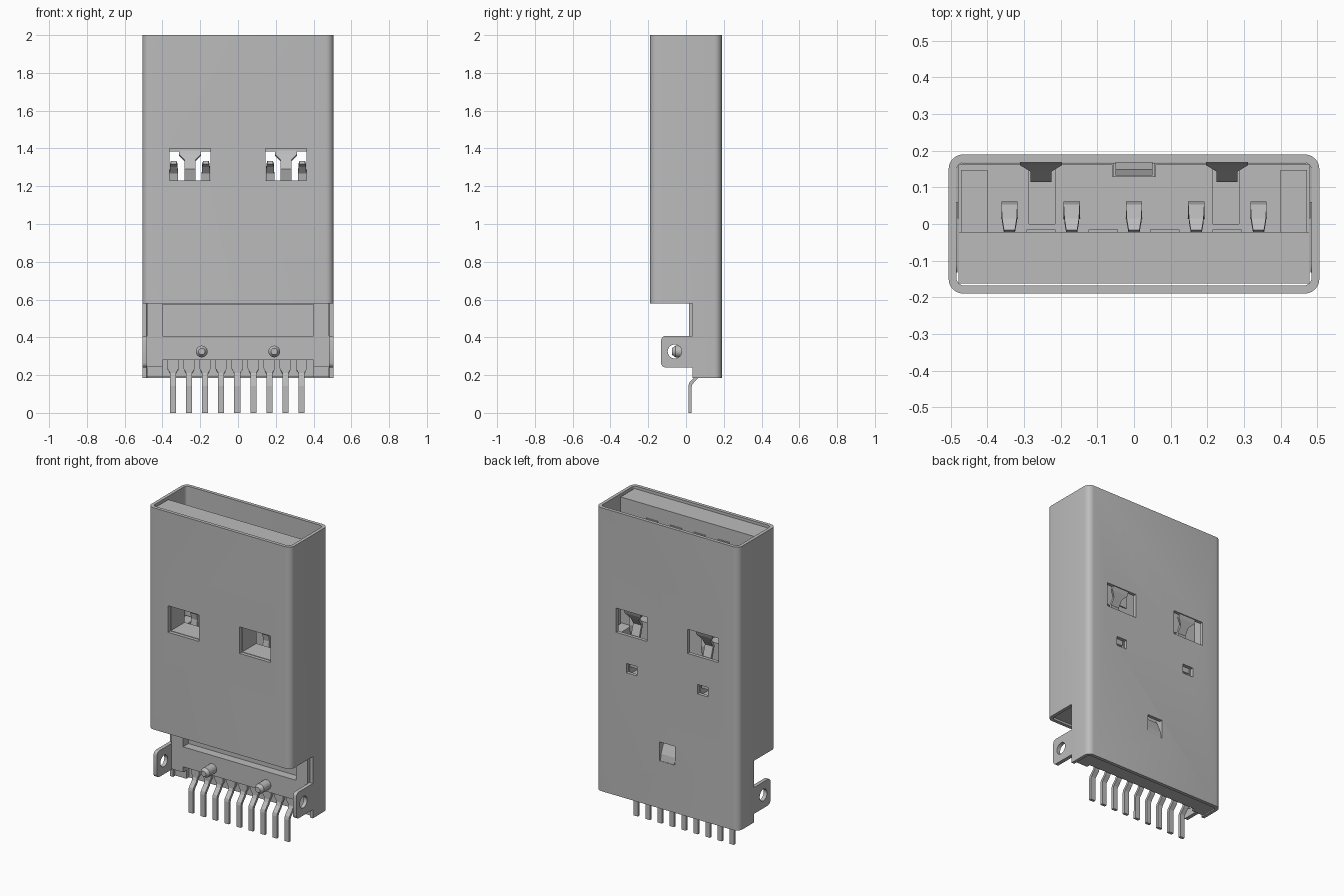
import bpy
import bmesh
import math
from mathutils import Matrix, Vector

old = bpy.data.objects.get("Cube")
if old:
    bpy.data.objects.remove(old)

metal = bpy.data.materials.new("plain_grey")
metal.use_nodes = True
GREY = (0.5, 0.5, 0.5, 1)
metal.diffuse_color = GREY
metal.node_tree.nodes["Principled BSDF"].inputs["Base Color"].default_value = GREY


def finish(bm, name):
    bmesh.ops.recalc_face_normals(bm, faces=bm.faces)
    mesh = bpy.data.meshes.new(name)
    bm.to_mesh(mesh)
    bm.free()
    mesh.materials.append(metal)
    obj = bpy.data.objects.new(name, mesh)
    bpy.context.collection.objects.link(obj)
    return obj


def box(name, x, y, z):
    """Box from (low, high) pairs."""
    bm = bmesh.new()
    size = [b - a for a, b in (x, y, z)]
    mid = [(a + b) / 2 for a, b in (x, y, z)]
    bmesh.ops.create_cube(bm, size=1, matrix=Matrix.Translation(mid) @ Matrix.Diagonal(size + [1]))
    return finish(bm, name)


def cylinder(name, centre, radius, length, axis, tip=None):
    bm = bmesh.new()
    turn = Vector((0, 0, 1)).rotation_difference(Vector(axis)).to_matrix().to_4x4()
    bmesh.ops.create_cone(bm, cap_ends=True, segments=24, radius1=radius,
                          radius2=radius if tip is None else tip,
                          depth=length, matrix=Matrix.Translation(centre) @ turn)
    return finish(bm, name)


def rounded_prism(name, hx, hy, r, z0, z1):
    """Upright prism with rounded vertical corners."""
    bm = bmesh.new()
    ring = []
    for i, (sx, sy) in enumerate(((1, 1), (-1, 1), (-1, -1), (1, -1))):
        for k in range(7):
            a = math.pi / 2 * (i + k / 6)
            ring.append(bm.verts.new((sx * (hx - r) + r * math.cos(a),
                                      sy * (hy - r) + r * math.sin(a), z0)))
    face = bm.faces.new(ring)
    up = bmesh.ops.extrude_face_region(bm, geom=[face])["geom"]
    bmesh.ops.translate(bm, vec=(0, 0, z1 - z0), verts=[v for v in up if isinstance(v, bmesh.types.BMVert)])
    return finish(bm, name)


def apply_modifiers(obj):
    bpy.context.view_layer.update()
    result = obj.evaluated_get(bpy.context.evaluated_depsgraph_get())
    mesh = bpy.data.meshes.new_from_object(result)
    obj.modifiers.clear()
    obj.data = mesh


def cut(obj, cutter):
    mod = obj.modifiers.new("cut", 'BOOLEAN')
    mod.operation, mod.solver, mod.object = 'DIFFERENCE', 'EXACT', cutter
    apply_modifiers(obj)
    bpy.data.objects.remove(cutter)


def cut_box(obj, x, y, z):
    cut(obj, box("cutter", x, y, z))


def ribbon(name, x, path, thick):
    """Bent sheet strip through (y, z, width) points."""
    bm = bmesh.new()
    rows = [[bm.verts.new((x + s * w / 2, y, z)) for s in (-1, 1)] for y, z, w in path]
    for (a, b), (c, d) in zip(rows, rows[1:]):
        bm.faces.new((a, b, d, c))
    obj = finish(bm, name)
    mod = obj.modifiers.new("sheet", 'SOLIDIFY')
    mod.thickness, mod.offset = thick, 0
    apply_modifiers(obj)
    return obj


def smooth(obj):
    bpy.ops.object.select_all(action='DESELECT')
    obj.select_set(True)
    bpy.context.view_layer.objects.active = obj
    bpy.ops.object.shade_smooth_by_angle(angle=math.radians(30))


def sides(a, b):
    """Mirrored pair of x ranges."""
    return ((-b, -a), (a, b))


# Sheet metal shell: tube with an open lower front
shell = rounded_prism("shell", 0.506, 0.19, 0.04, 0.185, 2)
cut(shell, rounded_prism("cutter", 0.485, 0.168, 0.022, 0.1, 2.1))
cut_box(shell, (-1, 1), (-0.3, 0.035), (0.1, 0.58))
for wx in sides(0.145, 0.362):
    cut_box(shell, wx, (-0.3, -0.1), (1.23, 1.4))
    cut_box(shell, wx, (0.1, 0.3), (1.23, 1.385))
for wx in sides(0.215, 0.29):
    cut_box(shell, wx, (0.1, 0.3), (0.99, 1.05))
cut_box(shell, (-0.054, 0.054), (0.1, 0.3), (0.49, 0.61))
smooth(shell)

# Side ears with holes
for s, side in ((1, "left"), (-1, "right")):
    x = sorted((s * 0.482, s * 0.506))
    ear = box(side + "_ear", x, (-0.132, 0.06), (0.24, 0.408))
    bm = bmesh.new()
    bm.from_mesh(ear.data)
    corners = [e for e in bm.edges if all(v.co.y < -0.1 for v in e.verts)
               and abs(e.verts[0].co.x - e.verts[1].co.x) > 0.01]
    bmesh.ops.bevel(bm, geom=corners, offset=0.025, segments=4, profile=0.5, affect='EDGES')
    bm.to_mesh(ear.data)
    bm.free()
    cut(ear, cylinder("cutter", (s * 0.494, -0.06, 0.325), 0.037, 0.1, (1, 0, 0)))
    smooth(ear)

# Tongue with see-through pockets
tongue = box("tongue", (-0.479, 0.479), (-0.163, -0.022), (1.1, 1.985))
for wx in sides(0.145, 0.362):
    cut_box(tongue, wx, (-0.3, 0.1), (1.23, 1.4))

# Housing block inside the tube, grooved behind the springs
housing = box("housing", (-0.479, 0.479), (-0.163, 0.163), (0.59, 1.12))
for wx in sides(0.215, 0.287):
    cut_box(housing, wx, (0.0, 0.3), (0.97, 1.3))
cut_box(housing, (-0.058, 0.058), (0.13, 0.3), (0.5, 1.3))
for i, x in enumerate(sides(0.4, 0.472)):
    box("side_rail_" + str(i + 1), x, (-0.022, 0.148), (1.1, 1.18))

# Exposed lower base with recess, pin bay and stepped lower corners
base = box("base", (-0.482, 0.482), (0.015, 0.166), (0.19, 0.6))
cut_box(base, (-0.4, 0.4), (-0.1, 0.07), (0.408, 0.575))
cut_box(base, (-0.4, 0.4), (-0.1, 0.075), (0.1, 0.28))
cut_box(base, (-0.054, 0.054), (0.13, 0.3), (0.48, 0.61))
for x in sides(0.4, 0.5):
    cut_box(base, x, (-0.1, 0.05), (0.1, 0.245))

# Locating pegs
for i, x in enumerate((-0.192, 0.192)):
    smooth(cylinder("peg_" + str(i + 1), (x, -0.015, 0.325), 0.031, 0.08, (0, -1, 0)))
    smooth(cylinder("peg_tip_" + str(i + 1), (x, -0.065, 0.325), 0.031, 0.02, (0, -1, 0), 0.017))

# Nine bent solder pins
for i in range(9):
    ribbon("pin_" + str(i + 1), (i - 4) * 0.085 - 0.004,
           [(0.065, 0.285, 0.06), (0.065, 0.235, 0.06), (0.065, 0.21, 0.032),
            (0.055, 0.188, 0.032), (0.025, 0.155, 0.032), (0.021, 0.14, 0.032), (0.021, 0, 0.032)], 0.018)

# Retaining springs in the back windows, and the back latch
for i, x in enumerate((-0.254, 0.254)):
    ribbon("window_spring_" + str(i + 1), x,
           [(0.177, 1.39, 0.115), (0.168, 1.365, 0.115), (0.15, 1.335, 0.058),
            (0.122, 1.29, 0.058), (0.15, 1.2, 0.058), (0.155, 1.02, 0.058)], 0.016)
ribbon("back_latch", 0, [(0.179, 0.485, 0.1), (0.172, 0.53, 0.1), (0.14, 0.605, 0.1)], 0.018)

# Five sprung contacts and four flat contacts
for i in range(5):
    ribbon("spring_contact_" + str(i + 1), (i - 2) * 0.17,
           [(0.0, 1.05, 0.044), (0.045, 1.19, 0.044), (0.052, 1.23, 0.044),
            (0.045, 1.27, 0.044), (0.01, 1.31, 0.04), (-0.02, 1.325, 0.03)], 0.018)
for i, x in enumerate((-0.254, -0.084, 0.084, 0.254)):
    ribbon("flat_contact_" + str(i + 1), x, [(-0.02, 1.42, 0.08), (-0.02, 1.9, 0.08)], 0.009)
